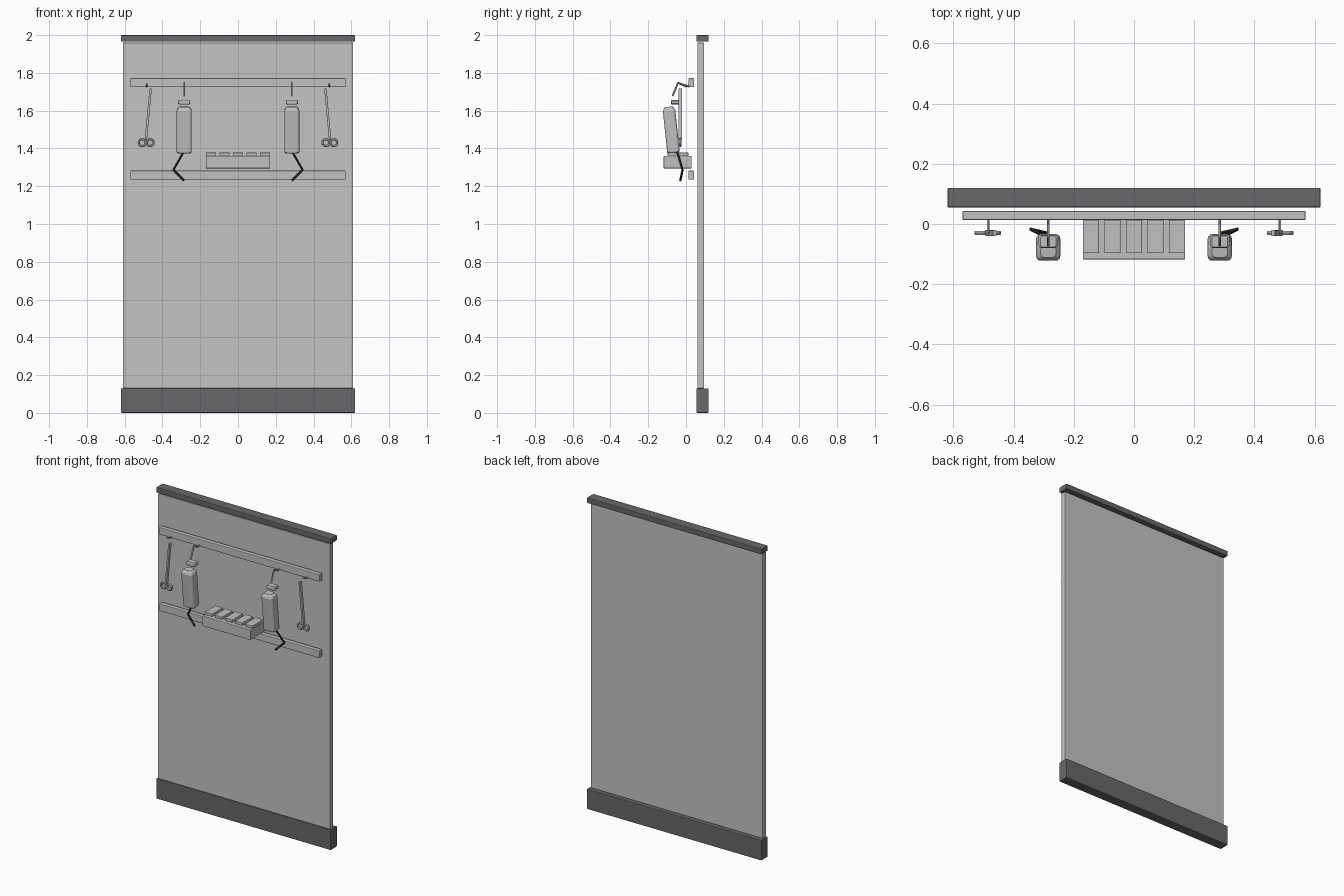
import bpy, bmesh, math
from mathutils import Vector, Matrix

if "Cube" in bpy.data.objects:
    bpy.data.objects.remove(bpy.data.objects["Cube"], do_unlink=True)


def material(name, color):
    m = bpy.data.materials.new(name)
    m.use_nodes = True
    rgba = (*color, 1)
    m.diffuse_color = rgba
    m.node_tree.nodes["Principled BSDF"].inputs["Base Color"].default_value = rgba
    return m


PANEL = material("light grey panel", (0.55, 0.55, 0.55))
METAL = material("warm grey metal", (0.54, 0.52, 0.53))
FRAME = material("dark grey frame", (0.14, 0.14, 0.15))
CORD = material("near black cord", (0.03, 0.03, 0.03))


def finish(name, bm, mat, bevel=0):
    bmesh.ops.recalc_face_normals(bm, faces=bm.faces)
    mesh = bpy.data.meshes.new(name)
    bm.to_mesh(mesh)
    bm.free()
    mesh.materials.append(mat)
    obj = bpy.data.objects.new(name, mesh)
    bpy.context.collection.objects.link(obj)
    if bevel:
        mod = obj.modifiers.new("Soft edges", "BEVEL")
        mod.width, mod.segments = bevel, 2
    return obj


def box(name, low, high, mat, bevel=0.004):
    """Box between two opposite corners."""
    low, high = Vector(low), Vector(high)
    bm = bmesh.new()
    place = Matrix.Translation((low + high) / 2) @ Matrix.Diagonal((*(high - low), 1))
    bmesh.ops.create_cube(bm, size=1, matrix=place)
    return finish(name, bm, mat, bevel)


def rod(name, points, radius, mat, sides=6):
    """Jointed rod through the given points."""
    bm = bmesh.new()
    for a, b in zip(points, points[1:]):
        a, b = Vector(a), Vector(b)
        axis = b - a
        turn = axis.to_track_quat("Z", "Y").to_matrix().to_4x4()
        bmesh.ops.create_cone(bm, cap_ends=True, segments=sides, radius1=radius,
                              radius2=radius, depth=axis.length + radius,
                              matrix=Matrix.Translation((a + b) / 2) @ turn)
    return finish(name, bm, mat)


def rounded_body(name, sections, corner, place, mat):
    """Loft of rounded rectangles: (height, half width, half depth)."""
    bm = bmesh.new()
    rings = []
    for z, w, d in sections:
        ring = []
        for k, (sx, sy) in enumerate(((1, 1), (-1, 1), (-1, -1), (1, -1))):
            for step in range(4):
                a = math.radians(90 * k + 30 * step)
                ring.append(bm.verts.new((sx * (w - corner) + corner * math.cos(a),
                                          sy * (d - corner) + corner * math.sin(a), z)))
        rings.append(ring)
    for r, s in zip(rings, rings[1:]):
        for i in range(len(r)):
            j = (i + 1) % len(r)
            bm.faces.new((r[i], r[j], s[j], s[i]))
    bm.faces.new(rings[0])
    bm.faces.new(rings[-1])
    bm.transform(place)
    return finish(name, bm, mat)


def ring(name, center, radius, tube, mat):
    """Finger ring standing in the xz plane."""
    bm = bmesh.new()
    n, m = 16, 6
    loops = []
    for i in range(n):
        a = math.tau * i / n
        loops.append([])
        for j in range(m):
            b = math.tau * j / m
            r = radius + tube * math.cos(b)
            loops[-1].append(bm.verts.new((center[0] + r * math.cos(a),
                                           center[1] + 1.4 * tube * math.sin(b),
                                           center[2] + r * math.sin(a))))
    for i in range(n):
        for j in range(m):
            p, q, k = loops[i], loops[(i + 1) % n], (j + 1) % m
            bm.faces.new((p[j], q[j], q[k], p[k]))
    return finish(name, bm, mat)


# Wall panel and frame
box("wall_panel", (-0.61, 0.06, 0.13), (0.61, 0.095, 1.96), PANEL, 0.003)
box("base_board", (-0.62, 0.055, 0), (0.62, 0.12, 0.13), FRAME)
box("top_trim", (-0.62, 0.055, 1.965), (0.62, 0.12, 2), FRAME)

# Hanging rails
for name, z in (("upper_rail", 1.725), ("lower_rail", 1.235)):
    box(name, (-0.57, 0.013, z), (0.57, 0.043, z + 0.047), METAL)

# Tray with five lids
box("tray", (-0.17, -0.118, 1.294), (0.17, 0.03, 1.36), METAL)
for i in range(5):
    x = (i - 2) * 0.0715
    box(f"tray_lid_{i + 1}", (x - 0.027, -0.097, 1.36), (x + 0.027, 0.012, 1.378), METAL, 0.003)

for side, s in (("left", 1), ("right", -1)):
    # Tilted hand unit with cap, hook and cord
    tilt = Matrix.Translation((s * 0.285, -0.066, 1.377)) @ Matrix.Rotation(math.radians(6), 4, "X")
    rounded_body(f"{side}_hand_unit",
                 ((0, 0.036, 0.029), (0.006, 0.04, 0.033), (0.222, 0.04, 0.033),
                  (0.235, 0.036, 0.028), (0.245, 0.026, 0.02)), 0.014, tilt, METAL)
    rounded_body(f"{side}_cap",
                 ((0, 0.026, 0.018), (0.005, 0.032, 0.021), (0.02, 0.032, 0.021),
                  (0.025, 0.026, 0.018)), 0.007,
                 Matrix.Translation((s * 0.285, -0.058, 1.632)), METAL)
    rod(f"{side}_hook",
        [(s * 0.285, 0.018, 1.735), (s * 0.285, 0, 1.728), (s * 0.285, -0.042, 1.748),
         (s * 0.285, -0.07, 1.68)], 0.005, METAL)
    rod(f"{side}_cord",
        [(s * 0.29, -0.045, 1.378), (s * 0.342, -0.018, 1.286), (s * 0.288, -0.03, 1.232)],
        0.006, CORD)

    # Scissors on a peg
    rod(f"{side}_peg",
        [(s * 0.484, 0.018, 1.728), (s * 0.484, -0.028, 1.742)], 0.005, METAL)
    blade = box(f"{side}_scissor_blade", (-0.006, -0.01, -0.135), (0.006, 0.01, 0.135), METAL, 0.002)
    blade.location = (s * 0.475, -0.03, 1.582)
    blade.rotation_euler.y = -s * math.radians(5.3)
    for k, dx in enumerate((-0.021, 0.021)):
        ring(f"{side}_scissor_ring_{k + 1}", (s * 0.486 + dx, -0.03, 1.431), 0.018, 0.006, METAL)

# Smooth rounded parts, keep hard edges
for obj in bpy.context.view_layer.objects:
    obj.select_set(obj.type == "MESH")
bpy.context.view_layer.objects.active = bpy.data.objects["wall_panel"]
bpy.ops.object.shade_smooth_by_angle(angle=math.radians(35))
